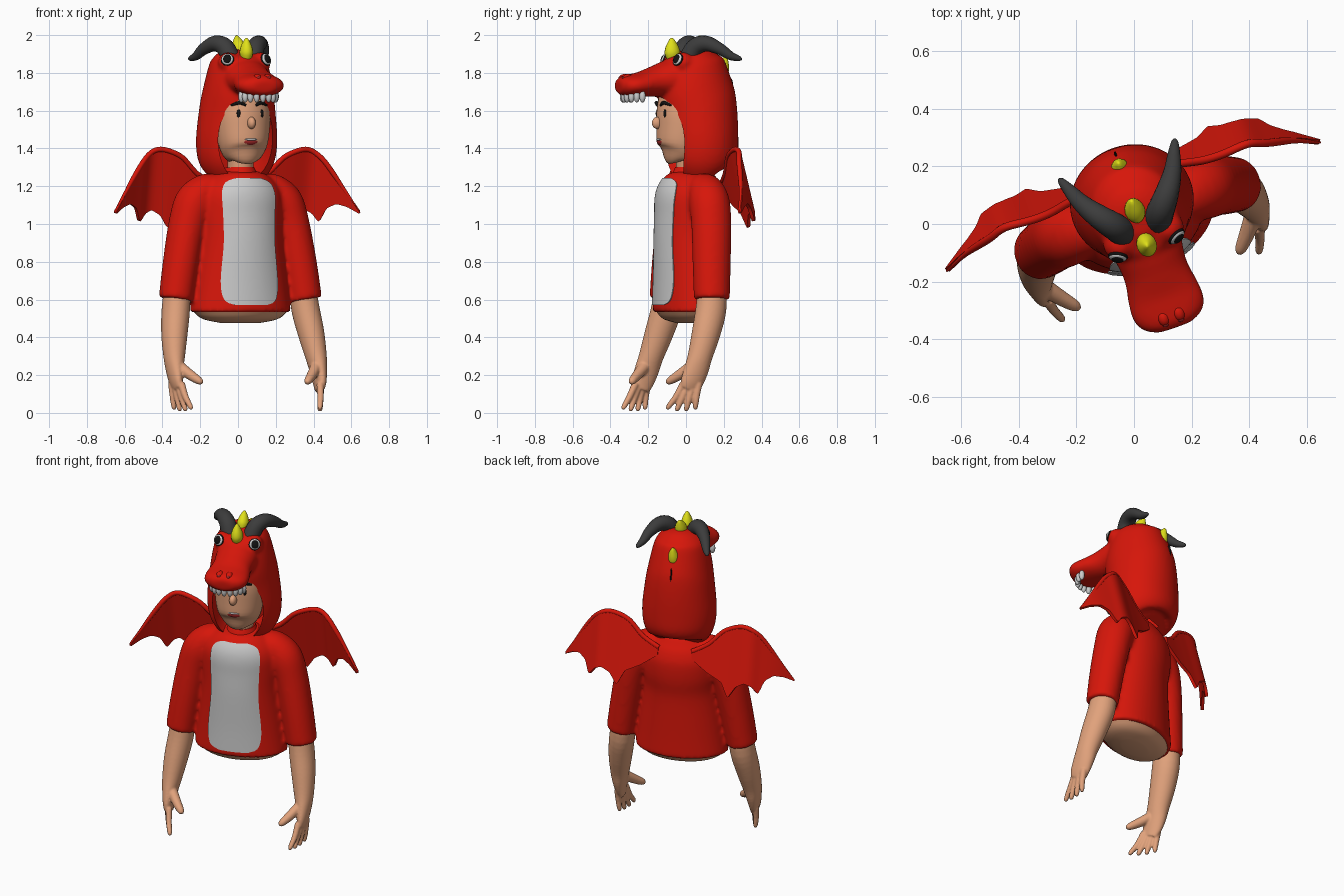
import bpy, bmesh, math
from mathutils import Vector, Matrix

if "Cube" in bpy.data.objects:
    bpy.data.objects.remove(bpy.data.objects["Cube"])

def material(name, rgb):
    m = bpy.data.materials.new(name)
    m.diffuse_color = (*rgb, 1)
    m.use_nodes = True
    m.node_tree.nodes["Principled BSDF"].inputs["Base Color"].default_value = m.diffuse_color
    return m

RED = material("red", (0.68, 0.008, 0.003))
SKIN = material("skin", (0.75, 0.36, 0.2))
HORN = material("charcoal", (0.045, 0.045, 0.045))
BLACK = material("black", (0.006, 0.006, 0.006))
YELLOW = material("yellow", (0.75, 0.75, 0.01))
WHITE = material("white", (0.8, 0.8, 0.8))
LIP = material("lip", (0.35, 0.02, 0.02))

def finish(name, bm, mat):
    bmesh.ops.recalc_face_normals(bm, faces=bm.faces)
    me = bpy.data.meshes.new(name)
    bm.to_mesh(me)
    bm.free()
    if mat:
        me.materials.append(mat)
    o = bpy.data.objects.new(name, me)
    bpy.context.collection.objects.link(o)
    return o

def smooth_path(pts, sub):
    """Catmull-Rom through points that carry their radii."""
    out, n = [], len(pts)
    for i in range(n - 1):
        a, b, c, d = (pts[min(max(k, 0), n - 1)] for k in (i - 1, i, i + 1, i + 2))
        for s in range(sub):
            t = s / sub
            out.append([0.5 * (2*q + (r - p)*t + (2*p - 5*q + 4*r - w)*t*t + (3*q - p - 3*r + w)*t**3)
                        for p, q, r, w in zip(a, b, c, d)])
    return out + [list(pts[-1])]

def loft(bm, pts, ref=(0, 1, 0), n=32, sub=4):
    """Elliptical rings (x, y, z, ra, rb) lofted along a smooth path, with end caps."""
    path, rings = smooth_path(pts, sub), []
    for i, p in enumerate(path):
        t = (Vector(path[min(i + 1, len(path) - 1)][:3]) - Vector(path[max(i - 1, 0)][:3])).normalized()
        u = Vector(ref).cross(t).normalized()
        v = t.cross(u)
        ra, rb = max(p[3], .002), max(p[4], .002)
        rings.append([bm.verts.new(Vector(p[:3]) + u*ra*math.cos(a) + v*rb*math.sin(a))
                      for a in (2*math.pi*k/n for k in range(n))])
    for a, b in zip(rings, rings[1:]):
        for k in range(n):
            bm.faces.new((a[k], a[(k+1) % n], b[(k+1) % n], b[k]))
    bm.faces.new(rings[0])
    bm.faces.new(rings[-1])

def lofted(name, pts, mat, **kw):
    bm = bmesh.new()
    loft(bm, pts, **kw)
    return finish(name, bm, mat)

def column(rows):
    """(z, y, a, b) rows to upright rings."""
    return [(0, y, z, a, b) for z, y, a, b in rows]

def ball(name, loc, size, mat, facing=None):
    bm = bmesh.new()
    bmesh.ops.create_uvsphere(bm, u_segments=20, v_segments=12, radius=1)
    rot = Vector(facing).to_track_quat('Z', 'Y').to_matrix().to_4x4() if facing else Matrix()
    bm.transform(Matrix.Translation(loc) @ rot @ Matrix.Diagonal((*size, 1)))
    return finish(name, bm, mat)

def blend(o, voxel, iters):
    r = o.modifiers.new("blend", 'REMESH')
    r.mode, r.voxel_size = 'VOXEL', voxel
    s = o.modifiers.new("soften", 'SMOOTH')
    s.factor, s.iterations = 0.5, iters

def bake(o):
    me = bpy.data.meshes.new_from_object(o.evaluated_get(bpy.context.evaluated_depsgraph_get()))
    o.modifiers.clear()
    o.data = me

def interp(table, x):
    for (x0, y0), (x1, y1) in zip(table, table[1:]):
        if x <= x1:
            return y0 + (y1 - y0) * max(0, x - x0) / (x1 - x0)
    return table[-1][1]

# shirt: torso and both sleeves blended together
bm = bmesh.new()
loft(bm, column([(.532, .02, .277, .184), (.7, .02, .254, .18), (.92, .02, .228, .18), (1.05, .03, .235, .186),
                 (1.15, .03, .23, .182), (1.22, .035, .19, .155), (1.265, .04, .13, .115), (1.285, .04, .08, .08)]), n=48)
for s in (-1, 1):
    loft(bm, [(s*x, y, z, a, b) for x, y, z, a, b in (
        (.362, .02, .6, .09, .096), (.33, .03, .8, .094, .102), (.29, .042, 1.0, .098, .107),
        (.247, .045, 1.12, .103, .108), (.185, .045, 1.19, .078, .092), (.1, .045, 1.2, .06, .08))])
shirt = finish("shirt", bm, RED)
blend(shirt, .011, 12)
bake(shirt)

# bare waist under the hem
lofted("waist", column([(.7, .02, .2, .13), (.56, .02, .255, .163), (.53, .02, .25, .16),
                        (.495, .02, .2, .125), (.475, .02, .1, .06)]), SKIN)

# belly panel wrapped onto the shirt front
bm = bmesh.new()
half = smooth_path([(.57, .085), (.58, .12), (.61, .148), (.7, .158), (.9, .141), (1.05, .143), (1.15, .147),
                    (1.2, .135), (1.225, .112), (1.24, .07)], 4)
grid = [[bm.verts.new((interp(half, z) * (i / 10 - 1), -.5, z)) for i in range(21)]
        for z in (.57 + .67 * j / 60 for j in range(61))]
for a, b in zip(grid, grid[1:]):
    for i in range(20):
        bm.faces.new((a[i], a[i+1], b[i+1], b[i]))
panel = finish("belly_panel", bm, None)
w = panel.modifiers.new("wrap", 'SHRINKWRAP')
w.target, w.wrap_method, w.use_project_y, w.use_negative_direction = shirt, 'PROJECT', True, False
w.use_positive_direction = True
bake(panel)
for v in panel.data.vertices:
    v.co.y -= .001
th = panel.modifiers.new("thick", 'SOLIDIFY')
th.thickness, th.offset = .01, 0

# arms with hands
for s, side in ((-1, "left"), (1, "right")):
    bm = bmesh.new()
    flip = lambda pts: [(s*p[0], *p[1:]) for p in pts]
    loft(bm, flip([(.345, .03, .7, .068, .074), (.363, .015, .55, .074, .082), (.383, -.02, .42, .069, .076),
                   (.397, -.058, .3, .056, .066), (.402, -.08, .23, .044, .066), (.402, -.105, .165, .032, .062),
                   (.398, -.12, .125, .022, .05)]))
    for k in (-1.5, -.5, .5, 1.5):
        kx, ky, tz = .33*k, .95*k, .02 + .009*abs(k)
        loft(bm, flip([(.402 + kx*.027, -.11 + ky*.027, .155, .02, .02), (.396 + kx*.036, -.135 + ky*.036, .085, .017, .017),
                       (.386 + kx*.047, -.155 + ky*.047, tz, .014, .014), (.384 + kx*.048, -.159 + ky*.048, tz - .016, .007, .007)]), n=12)
    loft(bm, flip([(.395, -.085, .26, .03, .034), (.345, -.15, .205, .028, .028),
                   (.305, -.195, .17, .021, .021), (.291, -.208, .158, .01, .01)]), n=12)
    blend(finish(side + "_arm", bm, SKIN), .006, 3)

# wings: scalloped membrane with a thick leading edge
top = smooth_path([(.1, 1.22), (.2, 1.275), (.28, 1.355), (.36, 1.393), (.42, 1.4), (.47, 1.375), (.52, 1.32), (.6, 1.2), (.685, 1.065)], 6)
bottom = [(.1, 1.17), (.2, 1.1), (.29, 1.055), (.334, .967), (.38, 1.04), (.43, 1.068), (.47, 1.05), (.505, 1.0), (.535, 1.08),
          (.58, 1.105), (.63, 1.09), (.685, 1.055)]
back = smooth_path([(.1, .12), (.22, .122), (.33, .13), (.44, .14), (.51, .105), (.6, .05), (.685, -.02)], 6)
depth = lambda x, z: interp(back, x) + .25 * (1.4 - z)
for s, side in ((-1, "left"), (1, "right")):
    bm = bmesh.new()
    cols = []
    for i in range(81):
        x = .1 + .585 * i / 80
        lo, hi = interp(bottom, x), interp(top, x)
        cols.append([bm.verts.new((s*x, depth(x, z), z)) for z in (lo + (hi - lo) * j / 10 for j in range(11))])
    for a, b in zip(cols, cols[1:]):
        for j in range(10):
            bm.faces.new((a[j], a[j+1], b[j+1], b[j]))
    wing = finish(side + "_wing", bm, RED)
    m = wing.modifiers.new("soften", 'SMOOTH')
    m.factor, m.iterations = .5, 3
    m = wing.modifiers.new("thick", 'SOLIDIFY')
    m.thickness, m.offset = .018, 0
    lofted(side + "_wing_edge", [(s*x, depth(x, z), z - .006, r, r) for x, z in top[::3]
                                 for r in [.014 - .01*max(0, x - .55)/.135]], RED, n=12, sub=2)

# head, neck and hair
lofted("neck", column([(1.18, .03, .075, .08), (1.28, .02, .068, .07), (1.42, .01, .07, .07)]), SKIN)
lofted("collar", column([(1.25, .03, .11, .115), (1.275, .028, .088, .098), (1.3, .028, .075, .085)]), RED)
lofted("face", column([(1.33, -.05, .04, .04), (1.345, -.05, .085, .075), (1.4, -.03, .124, .125), (1.5, -.02, .143, .138),
                       (1.6, -.01, .149, .145), (1.7, 0, .13, .13), (1.77, 0, .07, .07)]), SKIN)
ball("hair", (0, .03, 1.64), (.158, .155, .1), BLACK)
ball("nose", (0, -.16, 1.535), (.022, .03, .032), SKIN)
ball("mouth", (0, -.142, 1.438), (.045, .016, .02), LIP)
ball("mouth_teeth", (0, -.149, 1.448), (.036, .013, .008), WHITE)
for s in (-1, 1):
    ball("face_eye", (s*.063, -.139, 1.585), (.012, .008, .023), BLACK)
    lofted("eyebrow", [(s*.028, -.152, 1.628, .006, .006), (s*.06, -.145, 1.642, .01, .01), (s*.1, -.118, 1.628, .005, .005)],
           BLACK, ref=(0, 0, 1), n=10)

# hood with eye bulges and snout, opened for the face
bm = bmesh.new()
loft(bm, column([(1.248, .115, .11, .09), (1.27, .1, .168, .145), (1.34, .088, .206, .188), (1.45, .08, .217, .2),
                 (1.6, .07, .202, .205), (1.7, .055, .186, .205), (1.8, .043, .166, .182), (1.86, .03, .147, .162),
                 (1.9, .025, .115, .12), (1.925, .02, .055, .06)]), n=48)
for s in (-1, 1):
    loft(bm, [(s*.09, -.045, 1.855 + .055*math.cos(a), .055*math.sin(a), .055*math.sin(a))
              for a in (math.pi*(1 - k/8) for k in range(9))])
loft(bm, [(0, y, z, a, h) for y, z, a, h in (
    (.05, 1.78, .135, .115), (-.08, 1.77, .124, .105), (-.17, 1.755, .114, .084), (-.25, 1.74, .127, .067),
    (-.31, 1.733, .131, .06), (-.355, 1.73, .108, .052), (-.38, 1.728, .06, .032))], ref=(0, 0, 1))
hood = finish("hood", bm, RED)
blend(hood, .011, 8)
cutter = lofted("face_opening", [(0, -.3, 1.45, .15, .225), (0, .02, 1.45, .152, .225), (0, .12, 1.46, .13, .2)], None, ref=(0, 0, 1))
cutter.hide_render = True
c = hood.modifiers.new("opening", 'BOOLEAN')
c.operation, c.solver, c.object = 'DIFFERENCE', 'EXACT', cutter
bake(hood)
bpy.data.objects.remove(cutter)

# hood details: eyes, nostrils, horns
for s, side in ((-1, "left"), (1, "right")):
    out = Vector((s*.4, -.85, .35)).normalized()
    p = Vector((s*.09, -.045, 1.855)) + out*.048
    ball(side + "_hood_eye_rim", p - out*.004, (.035, .035, .012), BLACK, out)
    ball(side + "_hood_eye", p, (.031, .031, .013), WHITE, out)
    ball(side + "_hood_pupil", p + out*.004, (.024, .026, .013), BLACK, out)
    ball(side + "_nostril", (s*.028, -.335, 1.77), (.022, .03, .024), RED)
    ball(side + "_nostril_hole", (s*.028, -.361, 1.772), (.011, .007, .011), LIP)
    lofted(side + "_horn", [(s*x, y, z, r, r) for x, y, z, r in (
        (.058, -.015, 1.86, .05), (.085, .02, 1.935, .048), (.125, .07, 1.955, .042), (.165, .13, 1.928, .032),
        (.19, .185, 1.89, .023), (.208, .228, 1.876, .013), (.213, .24, 1.876, .004))], HORN, n=20)

# snout teeth along the front lip
for i in range(9):
    a = math.radians(-80 + 20 * i)
    ball("tooth", (.098*math.sin(a), -.262 - .085*math.cos(a), 1.675), (.016, .016, .032), WHITE)

# yellow crest spikes and the slit down the back
for name, (x0, z0), (x1, z1) in (("front_spike", (-.075, 1.87), (-.08, 1.985)), ("middle_spike", (.03, 1.9), (.085, 1.997)),
                                 ("back_spike", (.18, 1.77), (.225, 1.885))):
    at = lambda t: (0, x0 + (x1 - x0)*t, z0 + (z1 - z0)*t)
    lofted(name, [(*at(t), r, r*1.2) for t, r in ((0, .025), (.3, .035), (.6, .029), (.9, .013), (1, .004))], YELLOW,
           ref=(0, 1, 0), n=16)
ball("back_slit", (0, .254, 1.7), (.005, .012, .07), BLACK)

# turn the whole figure and shade smooth
M = Matrix.Translation((.019, 0, 0)) @ Matrix.Rotation(math.radians(19), 4, 'Z')
for o in list(bpy.data.objects):
    if o.modifiers:
        bake(o)
    o.data.transform(M)
    o.select_set(True)
    bpy.context.view_layer.objects.active = o
bpy.ops.object.shade_smooth_by_angle(angle=math.radians(50))
